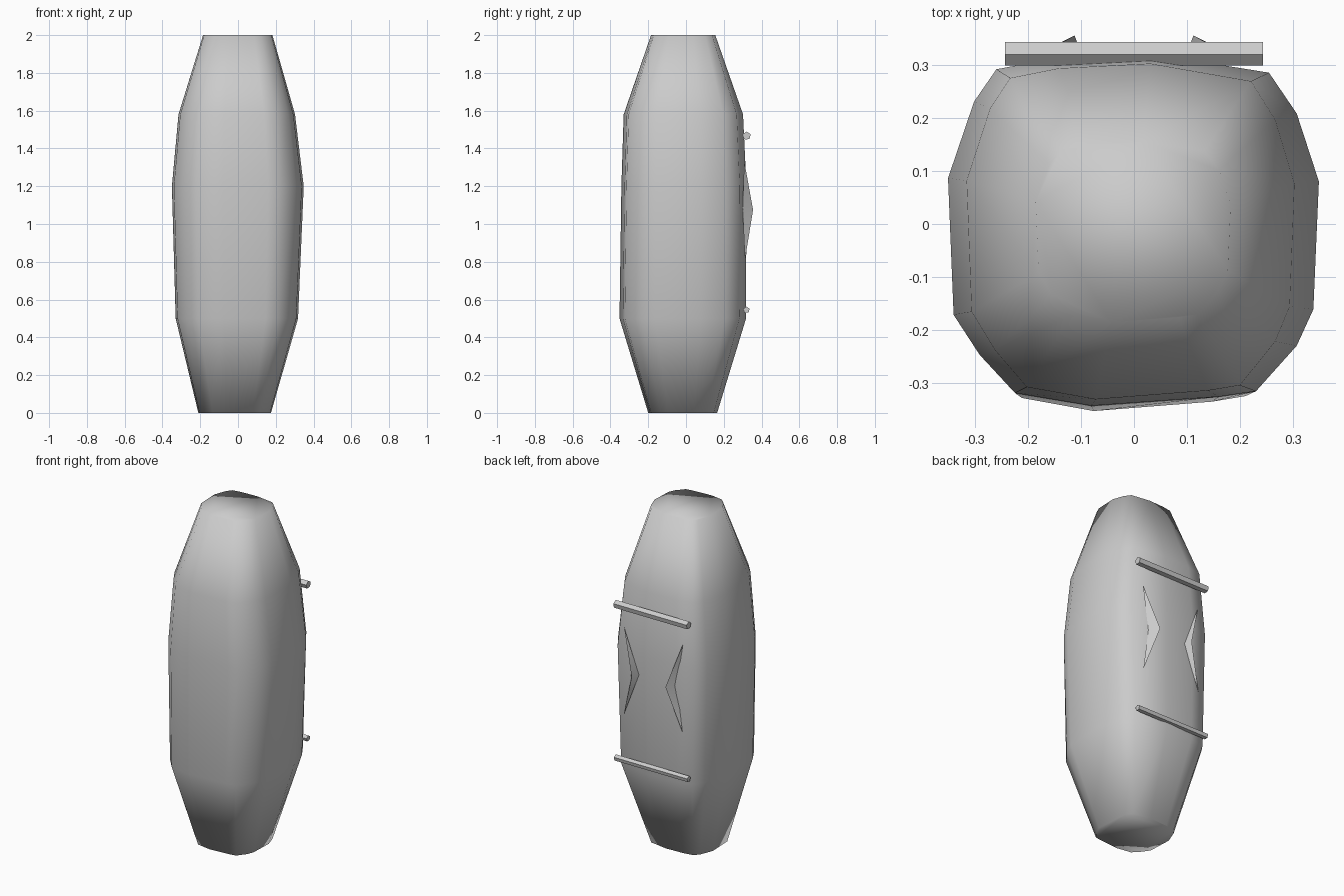
import bpy, math

if "Cube" in bpy.data.objects:
    bpy.data.objects.remove(bpy.data.objects["Cube"])


def make(name, verts, faces, angle=180):
    mesh = bpy.data.meshes.new(name)
    mesh.from_pydata(verts, [], faces)
    obj = bpy.data.objects.new(name, mesh)
    bpy.context.collection.objects.link(obj)
    bpy.ops.object.select_all(action='DESELECT')
    bpy.context.view_layer.objects.active = obj
    obj.select_set(True)
    bpy.ops.object.mode_set(mode='EDIT')
    bpy.ops.mesh.select_all(action='SELECT')
    bpy.ops.mesh.normals_make_consistent(inside=False)
    bpy.ops.object.mode_set(mode='OBJECT')
    bpy.ops.object.shade_smooth_by_angle(angle=math.radians(angle))
    return obj


def loft(name, rings, angle=180):
    n = len(rings[0])
    faces = [tuple(range(n)), tuple(range((len(rings) - 1) * n, len(rings) * n))]
    for r in range(len(rings) - 1):
        for i in range(n):
            j = (i + 1) % n
            faces.append((r * n + i, r * n + j, (r + 1) * n + j, (r + 1) * n + i))
    return make(name, [p for ring in rings for p in ring], faces, angle)


# Body: irregular rounded-square section, scaled to the bounds of each level
section = [(1, .25), (.88, .65), (.73, .89), (.1, 1), (-.45, .97), (-.74, .91),
           (-.86, .72), (-1, .27), (-.97, -.5), (-.83, -.72), (-.64, -.93),
           (-.23, -1), (.46, -.95), (.66, -.92), (.88, -.67), (.97, -.47)]
# z, -x, +x, -y, +y extents
levels = [(0, .21, .175, .20, .165), (.5, .33, .318, .352, .318),
          (1.2, .35, .348, .342, .32), (1.58, .315, .302, .33, .302),
          (2, .185, .182, .185, .155)]
rings = [[(x * (xp if x > 0 else xn), y * (yp if y > 0 else yn), z) for x, y in section]
         for z, xn, xp, yn, yp in levels]
loft("body", rings)

# Horizontal bars across the back
for name, y, z, r in (("upper_bar", .321, 1.467, .023), ("lower_bar", .32, .545, .018)):
    loft(name, [[(x, y + r * math.cos(a), z + r * math.sin(a))
                 for a in (math.tau * k / 5 + .4 for k in range(5))]
                for x in (-.243, .243)], 40)

# Pair of pointed curved ridges between the bars
for name, s in (("left_ridge", -1), ("right_ridge", 1)):
    verts = [(s * .195, .308, 1.335), (s * .195, .312, .81),
             (s * .095, .31, 1.075), (s * .15, .30, 1.075), (s * .112, .355, 1.075)]
    faces = [(t, a, b) for t in (0, 1) for a, b in ((2, 3), (3, 4), (4, 2))]
    make(name, verts, faces, 40)
